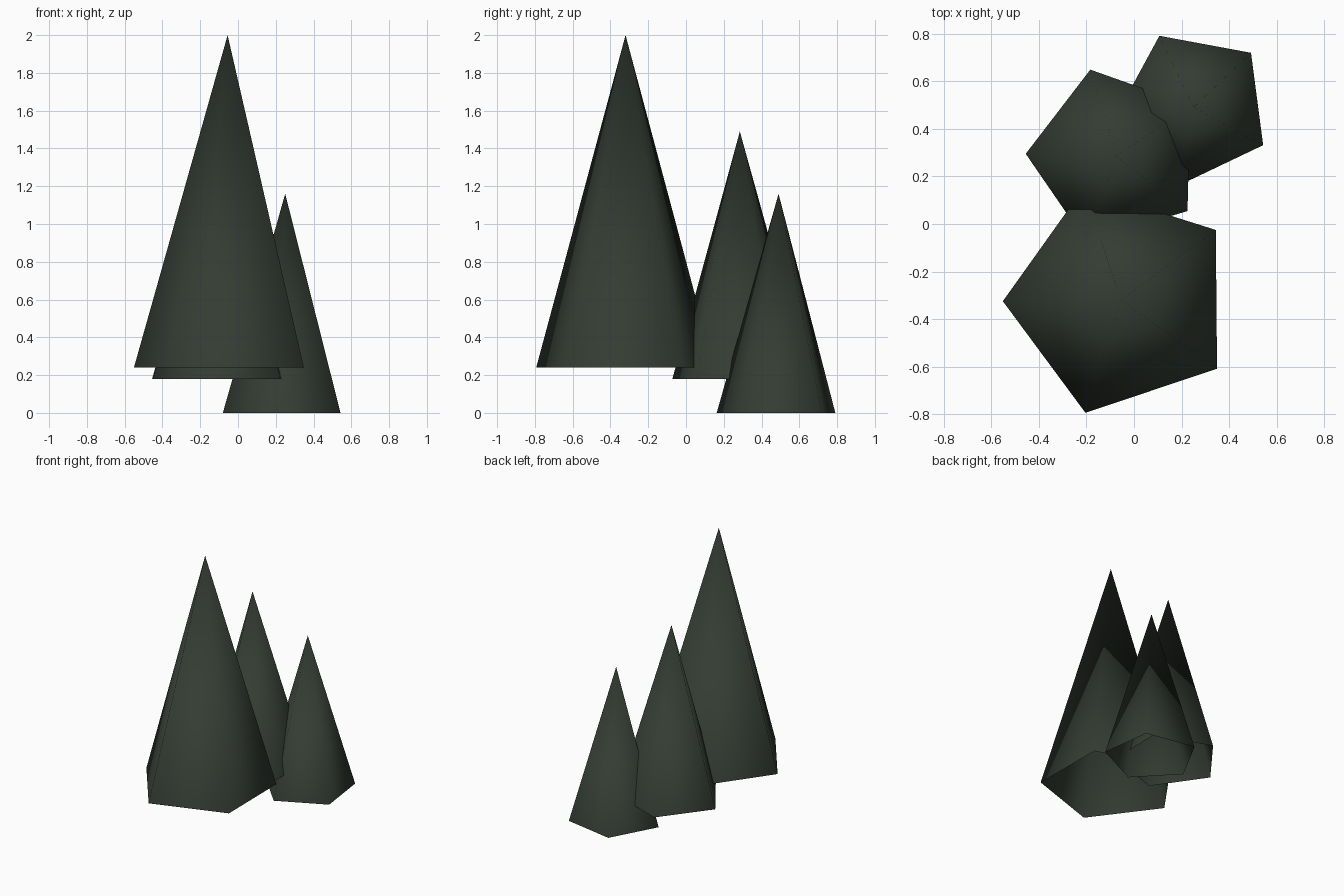
import bpy
import bmesh
from math import cos, sin, radians, tau

cube = bpy.data.objects.get("Cube")
if cube:
    bpy.data.objects.remove(cube, do_unlink=True)

# Single dark foliage colour
COLOUR = (0.034, 0.045, 0.033, 1.0)
foliage = bpy.data.materials.new("dark_pine_green")
foliage.use_nodes = True
foliage.diffuse_color = COLOUR
bsdf = next(n for n in foliage.node_tree.nodes if n.type == "BSDF_PRINCIPLED")
bsdf.inputs["Base Color"].default_value = COLOUR
bsdf.inputs["Roughness"].default_value = 0.9


def tree_cone(name, centre, radius, bottom, top, turn, sides=5):
    """Smooth-shaded pyramid, open underneath, with one shared tip."""
    cx, cy = centre
    bm = bmesh.new()
    tip = bm.verts.new((cx, cy, top))
    ring = []
    for i in range(sides):
        a = radians(turn) + tau * i / sides
        ring.append(bm.verts.new((cx + radius * cos(a), cy + radius * sin(a), bottom)))
    for i in range(sides):
        face = bm.faces.new((ring[i], ring[(i + 1) % sides], tip))
        face.smooth = True
    mesh = bpy.data.meshes.new(name)
    bm.to_mesh(mesh)
    bm.free()
    mesh.materials.append(foliage)
    obj = bpy.data.objects.new(name, mesh)
    bpy.context.collection.objects.link(obj)
    return obj


# Cluster of three trees, from tall at the front to short at the back
tree_cone("tall_tree", (-0.055, -0.32), 0.496, 0.24, 2.0, 180.5)
tree_cone("middle_tree", (-0.076, 0.285), 0.379, 0.18, 1.49, 178.5)
tree_cone("short_tree", (0.25, 0.49), 0.333, 0.0, 1.16, 43.5)
